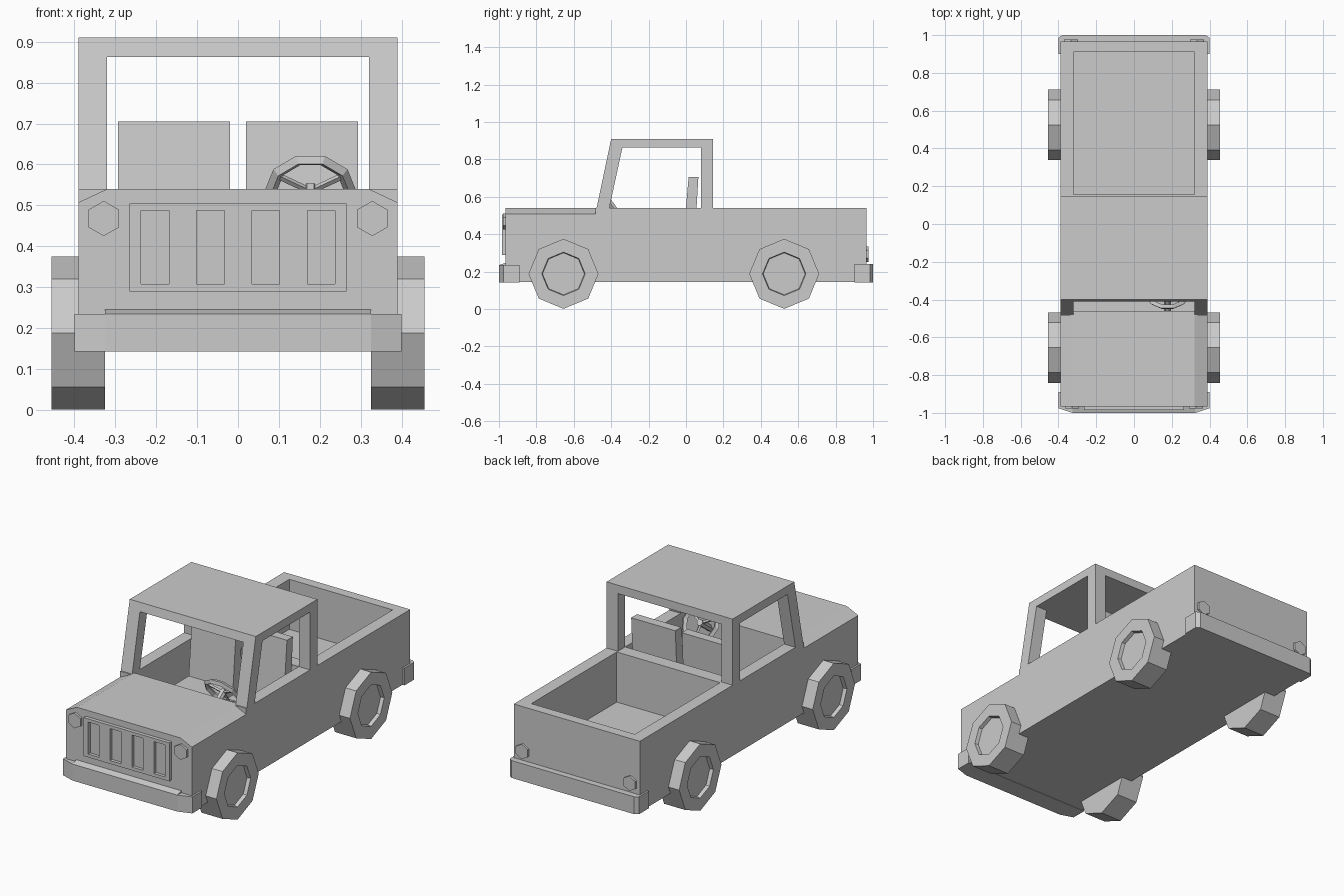
import bpy, bmesh
from math import radians, cos, sin, pi
from mathutils import Vector, Matrix

if "Cube" in bpy.data.objects:
    bpy.data.objects.remove(bpy.data.objects["Cube"])


def prism(name, pts, axis, a, b):
    """Extrude a 2D profile along an axis from a to b."""
    place = {'x': lambda p, t: (t, p[0], p[1]),
             'y': lambda p, t: (p[0], t, p[1]),
             'z': lambda p, t: (p[0], p[1], t)}[axis]
    bm = bmesh.new()
    rings = [[bm.verts.new(place(p, t)) for p in pts] for t in (a, b)]
    n = len(pts)
    for r in rings:
        bm.faces.new(r)
    for i in range(n):
        j = (i + 1) % n
        bm.faces.new((rings[0][i], rings[0][j], rings[1][j], rings[1][i]))
    bmesh.ops.recalc_face_normals(bm, faces=bm.faces)
    me = bpy.data.meshes.new(name)
    bm.to_mesh(me)
    bm.free()
    ob = bpy.data.objects.new(name, me)
    bpy.context.collection.objects.link(ob)
    return ob


def box(name, x, y, z):
    return prism(name, [(x[0], y[0]), (x[1], y[0]), (x[1], y[1]), (x[0], y[1])], 'z', *z)


def ngon(cx, cy, r, n, start=0.0):
    return [(cx + r * cos(start + 2 * pi * i / n), cy + r * sin(start + 2 * pi * i / n))
            for i in range(n)]


def cut(ob, cutter):
    m = ob.modifiers.new('cut', 'BOOLEAN')
    m.operation = 'DIFFERENCE'
    m.solver = 'EXACT'
    m.object = cutter
    bpy.context.view_layer.objects.active = ob
    bpy.ops.object.modifier_apply(modifier=m.name)
    bpy.data.objects.remove(cutter)


def rod(name, a, b, r, n=6):
    a, b = Vector(a), Vector(b)
    ob = prism(name, ngon(0, 0, r, n), 'z', 0, (b - a).length)
    ob.data.transform(Matrix.Translation(a) @ (b - a).to_track_quat('Z', 'Y').to_matrix().to_4x4())
    return ob


# Body tub with open cabin and cargo bed
tub = box('body_tub', (-.39, .39), (-.485, .965), (.145, .54))
cut(tub, box('cabin_cutter', (-.32, .32), (-.46, .08), (.26, .7)))
cut(tub, box('bed_cutter', (-.32, .32), (.155, .91), (.26, .7)))

# Hood with chamfered shoulders
prism('hood', [(-.39, .145), (.39, .145), (.39, .507), (.32, .54), (-.32, .54), (-.39, .507)],
      'y', -.965, -.485)

# Cab side frames and roof
frame = [(-.485, .507), (-.40, .91), (.145, .91), (.145, .54), (.08, .54),
         (.08, .863), (-.34, .863), (-.41, .54), (-.41, .507)]
for s, side in ((-1, 'left'), (1, 'right')):
    prism(side + '_cab_frame', frame, 'x', s * .32, s * .39)
prism('roof', [(-.41, .863), (-.40, .91), (.145, .91), (.145, .863)], 'x', -.32, .32)

# Grille with four slots
grille = box('grille', (-.265, .265), (-.985, -.96), (.29, .505))
for i in range(4):
    x = -.203 + i * .1355
    cut(grille, box('slot_cutter', (x - .034, x + .034), (-1.05, -.967), (.308, .487)))

# Lamps
for s, side in ((-1, 'left'), (1, 'right')):
    prism(side + '_headlight', ngon(s * .328, .468, .043, 6, pi / 2), 'y', -.978, -.96)
    prism(side + '_taillight', ngon(s * .333, .293, .042, 6, pi / 2), 'y', .96, .977)

# Bumpers
prism('front_bumper', [(-.40, -.89), (-.40, -.975), (-.325, -1), (.325, -1), (.40, -.975), (.40, -.89)],
      'z', .143, .235)
prism('front_bumper_top', [(-.965, .235), (-1, .235), (-.965, .246)], 'x', -.325, .325)
prism('rear_bumper', [(-.40, .90), (-.40, .985), (-.38, 1), (.38, 1), (.40, .985), (.40, .90)],
      'z', .143, .24)


# Wheels with recessed hubs
def wheel(name, s, y):
    ob = prism(name, ngon(y, .188, .187, 8), 'x', s * .325, s * .456)
    bm = bmesh.new()
    bm.from_mesh(ob.data)
    face = max(bm.faces, key=lambda f: s * f.calc_center_median().x)
    bmesh.ops.inset_region(bm, faces=[face], thickness=.071)
    bmesh.ops.inset_region(bm, faces=[face], thickness=.004, depth=-.02)
    bm.to_mesh(ob.data)
    bm.free()


for s, side in ((-1, 'left'), (1, 'right')):
    wheel(side + '_front_wheel', s, -.655)
    wheel(side + '_rear_wheel', s, .525)

# Seats: tilted back plus cushion
for s, side in ((-1, 'left'), (1, 'right')):
    prism(side + '_seat_back', [(-.025, .26), (.04, .26), (.066, .705), (.014, .705)],
          'x', s * .02, s * .293)
    box(side + '_seat_cushion', sorted((s * .02, s * .293)), (-.25, 0), (.26, .36))

# Steering wheel with spokes and column
hub = Vector((.177, -.383, .535))
tilt = radians(54)
bpy.ops.mesh.primitive_torus_add(major_segments=10, minor_segments=4, major_radius=.097,
                                 minor_radius=.015, location=hub, rotation=(-tilt, 0, 0))
bpy.context.object.name = 'steering_wheel_rim'
rot = Matrix.Rotation(-tilt, 3, 'X')
for i, ang in enumerate((-30, 90, 210)):
    a = radians(ang)
    rod(f'steering_spoke_{i + 1}', hub, hub + rot @ Vector((.095 * cos(a), .095 * sin(a), 0)), .008, 4)
rod('steering_column', hub + rot @ Vector((0, 0, .012)), hub + rot @ Vector((0, 0, -.12)), .018)
